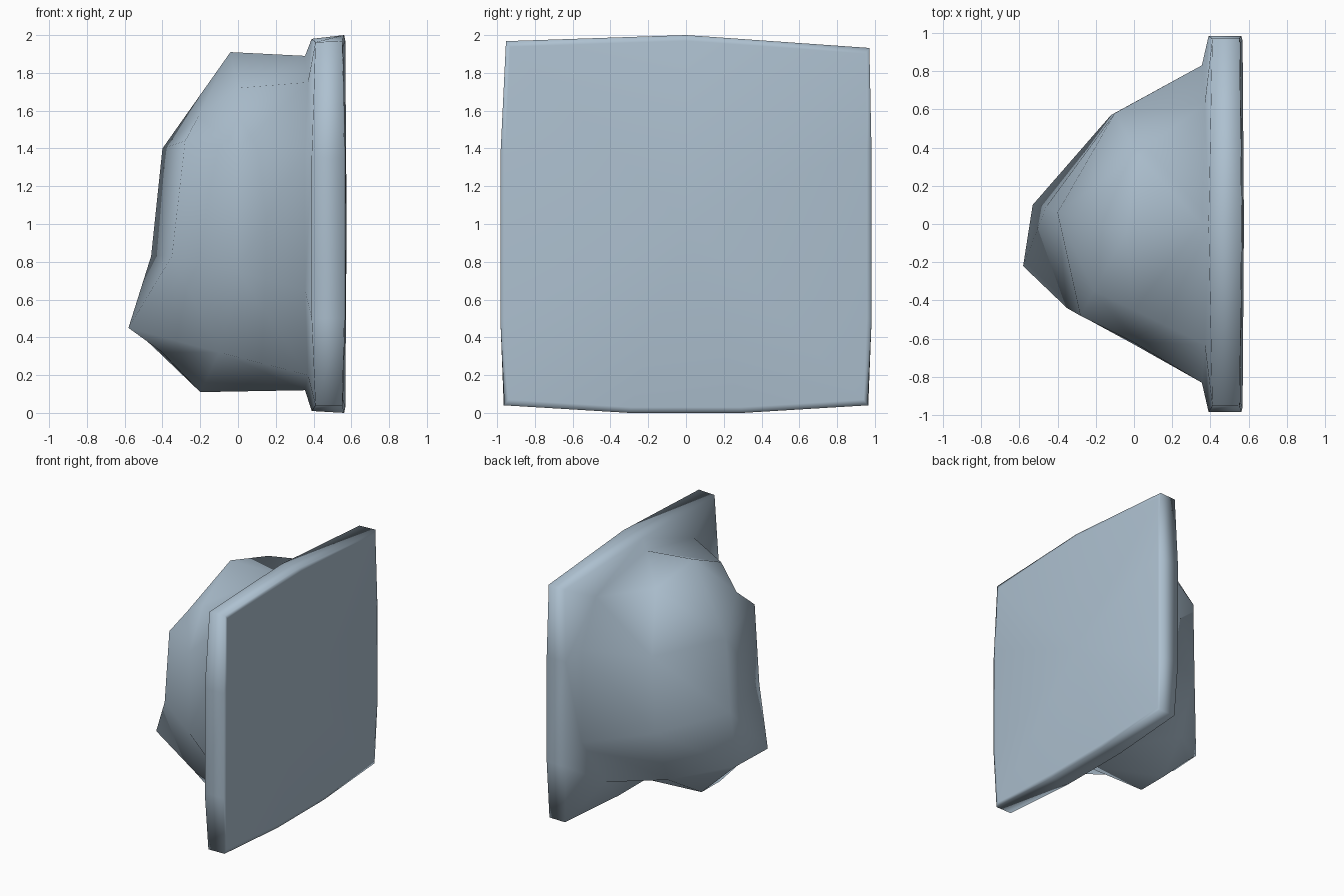
import bpy
import bmesh

cube = bpy.data.objects.get("Cube")
if cube:
    bpy.data.objects.remove(cube, do_unlink=True)

material = bpy.data.materials.new("pale blue grey")
material.use_nodes = True
colour = (0.42, 0.53, 0.63, 1)
material.diffuse_color = colour
material.node_tree.nodes["Principled BSDF"].inputs["Base Color"].default_value = colour


def outline(x, corner_x, bottom, top, low_corner, side, high_corner, tilt):
    """Eleven points around the x axis, from the bottom by way of -y.

    bottom, low_corner and high_corner are (half width, z); side is
    (half width, lower z, upper z); tilt raises the -y upper corner.
    """
    def half(sign):
        return [(x, sign * bottom[0], bottom[1]),
                (corner_x, sign * low_corner[0], low_corner[1]),
                (x, sign * side[0], side[1]),
                (x, sign * side[0], side[2]),
                (corner_x, sign * (high_corner[0] + sign * tilt / 2),
                 high_corner[1] - sign * tilt)]
    return half(-1) + [(x, 0, top)] + half(1)[::-1]


# Front plate, with a narrow softened rim
face = outline(0.568, 0.556, (0.29, 0.03), 1.97,
               (0.94, 0.07), (0.957, 0.5, 1.4), (0.94, 1.92), 0.018)
rim_front = outline(0.562, 0.552, (0.3, 0), 2,
                    (0.962, 0.04), (0.983, 0.5, 1.35), (0.962, 1.95), 0.018)
rim_back = outline(0.39, 0.41, (0.3, 0.01), 1.98,
                   (0.965, 0.04), (0.983, 0.5, 1.35), (0.96, 1.945), 0.018)

# Bulging housing behind the plate, standing on a narrow keel
base = outline(0.355, 0.37, (0.16, 0.12), 1.89,
               (0.5, 0.2), (0.83, 0.65, 1.4), (0.63, 1.75), 0)
shoulder = [
    (-0.2, -0.15, 0.11), (-0.1, -0.41, 0.32), (0, -0.63, 0.75),
    (0, -0.62, 1.4), (0, -0.45, 1.72), (-0.04, -0.04, 1.91),
    (0.02, 0.36, 1.81), (-0.1, 0.58, 1.37), (-0.12, 0.57, 0.75),
    (-0.12, 0.4, 0.31), (-0.21, 0.1, 0.12),
]
back = [
    (-0.4, -0.12, 0.32), (-0.58, -0.22, 0.45), (-0.35, -0.44, 0.83),
    (-0.28, -0.48, 1.44), (-0.21, -0.35, 1.57), (-0.28, 0.03, 1.57),
    (-0.4, 0.06, 1.4), (-0.46, 0.09, 0.83), (-0.53, 0.1, 0.42),
    (-0.46, 0.08, 0.36), (-0.39, 0.02, 0.3),
]

bm = bmesh.new()
rings = [[bm.verts.new(p) for p in ring]
         for ring in (face, rim_front, rim_back, base, shoulder, back)]
for first, second in zip(rings, rings[1:]):
    for i in range(len(first)):
        j = (i + 1) % len(first)
        bm.faces.new((first[i], first[j], second[j], second[i]))

# Slightly domed front face
centre = bm.verts.new((0.575, 0, 1))
front = rings[0]
for i, vert in enumerate(front):
    bm.faces.new((vert, centre, front[(i + 1) % len(front)]))

# Narrow panels that close the back
end = rings[-1]
for panel in ((3, 4, 5, 6), (2, 3, 6, 7), (1, 2, 7, 8), (0, 1, 8, 9), (0, 9, 10)):
    bm.faces.new([end[i] for i in panel])

bmesh.ops.triangulate(bm, faces=bm.faces[:], quad_method='SHORT_EDGE')
bmesh.ops.recalc_face_normals(bm, faces=bm.faces[:])
for f in bm.faces:
    f.smooth = True
mesh = bpy.data.meshes.new("housing")
bm.to_mesh(mesh)
bm.free()
mesh.materials.append(material)
bpy.context.collection.objects.link(bpy.data.objects.new("housing", mesh))
